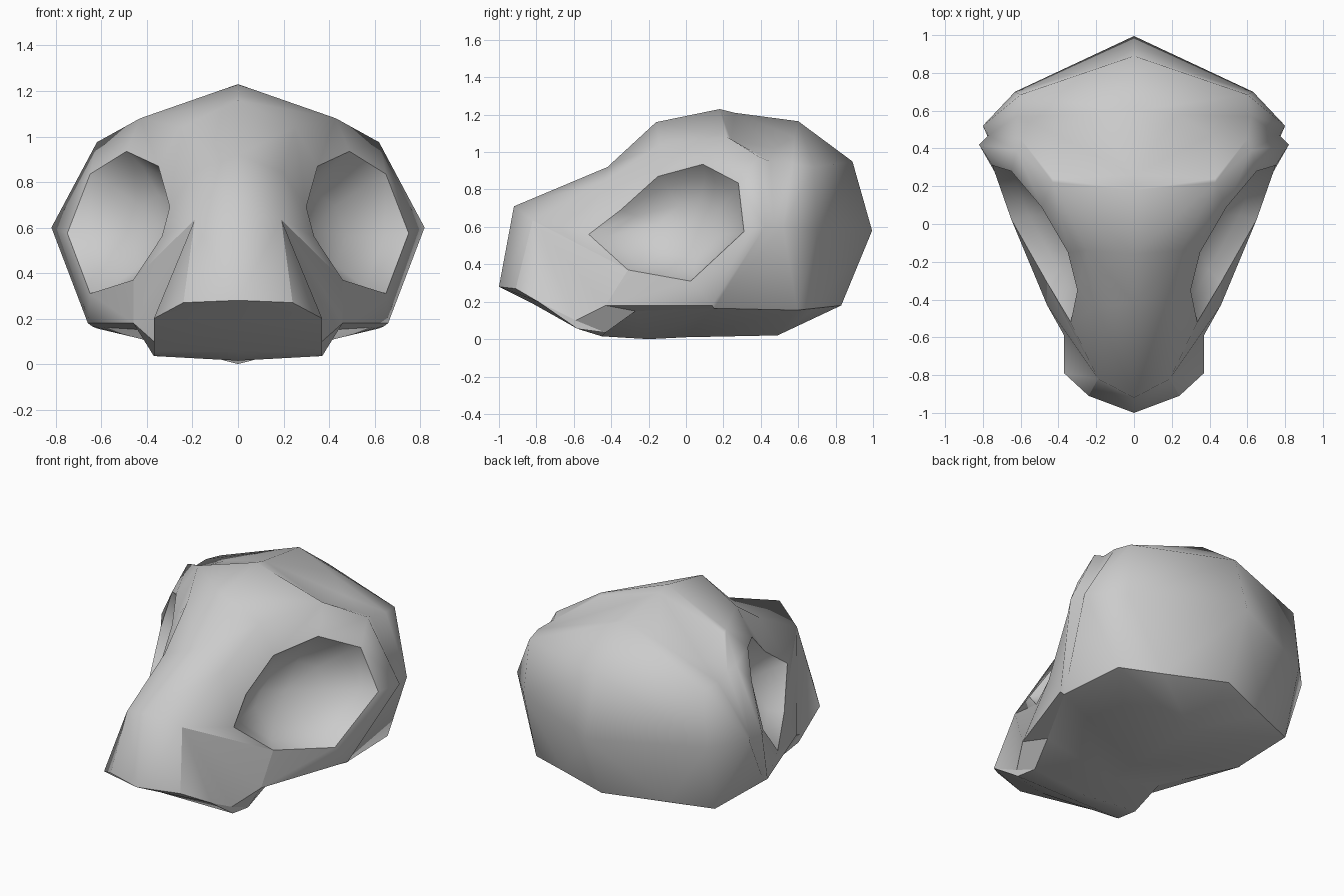
import bpy, bmesh, math
from mathutils import Vector

if "Cube" in bpy.data.objects:
    bpy.data.objects.remove(bpy.data.objects["Cube"])

bone = bpy.data.materials.new("bone_grey")
bone.diffuse_color = (0.6, 0.6, 0.6, 1)
bone.use_nodes = True
bone.node_tree.nodes["Principled BSDF"].inputs["Base Color"].default_value = bone.diffuse_color


def sheet(name, strips, hollow=None, angle=50):
    """Mirrored surface skinned between rows of points."""
    bm = bmesh.new()
    for a, b in strips:
        for i in range(len(a) - 1):
            quad = []
            for p in (a[i], a[i + 1], b[i + 1], b[i]):
                if p not in quad:
                    quad.append(p)
            if len(quad) < 3:
                continue
            for s in (1, -1):
                bm.faces.new([bm.verts.new((s * p[0], p[1], p[2])) for p in quad])
    bmesh.ops.remove_doubles(bm, verts=bm.verts, dist=0.0005)
    # Turn faces outward, or toward the opening for a hollow
    for f in bm.faces:
        f.normal_update()
        c = f.calc_center_median()
        if hollow:
            aim = Vector((math.copysign(hollow[0], c.x), hollow[1], hollow[2])) - c
        else:
            aim = c - Vector((0, c.y * 0.6, 0.5))
        if f.normal.dot(aim) < 0:
            f.normal_flip()
    me = bpy.data.meshes.new(name)
    bm.to_mesh(me)
    bm.free()
    me.materials.append(bone)
    ob = bpy.data.objects.new(name, me)
    bpy.context.collection.objects.link(ob)
    bpy.ops.object.select_all(action='DESELECT')
    ob.select_set(True)
    bpy.context.view_layer.objects.active = ob
    bpy.ops.object.shade_smooth_by_angle(angle=math.radians(angle))
    return ob


def chain(rows):
    return list(zip(rows, rows[1:]))


# Eye socket rim and the brow and cheek loop around it
rim = [(.49, .09, .935), (.65, .28, .835), (.75, .31, .575), (.65, .025, .31),
       (.46, -.31, .37), (.335, -.52, .56), (.30, -.35, .69), (.35, -.15, .87)]
loop = [(.43, .22, 1.08), (.62, .39, .975), (.82, .42, .6), (.66, .14, .18),
        (.46, -.43, .18), (.19, -.82, .635), (.20, -.44, .84), (.25, -.14, 1.04)]
crown, brow, bridge = (0, .18, 1.23), (0, -.16, 1.16), (0, -.42, .92)
nose, tip = (0, -.92, .71), (0, -1, .28)
lip_front, lip_side, lip_back = (.24, -.91, .27), (.37, -.79, .20), (.37, -.59, .10)
jaw_front, jaw_back, jaw_step = (.37, -.58, .055), (.37, -.43, .035), (.41, -.27, .15)
spike, cheek = loop[5], loop[4]

# Step behind the face where the cranium tucks under it
back = (0, .26, 1.21)
seam = [(.43, .24, 1.065), (.60, .45, .95), (.77, .47, .6), (.64, .15, .165)]
# Lower edge of the cranium
base = [(0, .83, .18), (.36, .69, .165), (.615, .595, .155), seam[3]]

# Face, snout front and cranium as one smooth shell
sheet("skull_shell", [
    (rim[:5], loop[:5]),
    (rim[4:6], [spike] * 2),
    (rim[5:] + rim[:1], loop[5:] + loop[:1]),
    ([loop[0], loop[7], loop[6], spike], [crown, brow, bridge, nose]),
    ([spike, lip_front], [nose, tip]),
    ([crown] + loop[:4], [back] + seam),
] + chain([
    [back] * 4,
    [(0, .60, 1.165), (.23, .58, 1.08), (.41, .47, 1.02), seam[0]],
    [(0, .89, .95), (.60, .685, .92), (.62, .57, .935), seam[1]],
    [(0, .995, .58), (.63, .70, .58), (.80, .52, .6), seam[2]],
    base,
]), angle=75)

# Snout side panels
sheet("snout_sides", [
    ([lip_front, lip_side, lip_back, cheek, rim[4]], [spike] * 5),
], angle=60)

# Eye sockets: rim pushed inward to a bowl
mid = sum((Vector(p) for p in rim), Vector()) / 8
inward = Vector((-.856, .444, -.266))


def bowl_ring(scale, depth):
    pts = [tuple(mid + (Vector(p) - mid) * scale + inward * depth) for p in rim]
    return pts + pts[:1]


sheet("eye_sockets", chain([rim + rim[:1], bowl_ring(.85, .08),
                            bowl_ring(.5, .17), bowl_ring(0, .20)]),
      hollow=tuple(mid - inward * .3), angle=70)

# Underside, from the back of the cranium to the snout tip
sheet("underside", [
    (base, [(0, .49, .02)] * 3 + [(0, 0, .01)]),
] + chain([
    [seam[3], (0, 0, .01)],
    [jaw_step, (0, -.2, 0)],
    [jaw_back, (0, -.45, .015)],
    [jaw_front, (0, -.58, .055)],
    [lip_side, (0, -.82, .19)],
    [lip_front, tip],
]), angle=30)

# Narrow closing strip under the cheeks and snout sides
sheet("cheek_edge", [
    ([loop[3], cheek, lip_back, lip_side],
     [seam[3], jaw_step, jaw_back, jaw_front]),
], angle=30)
